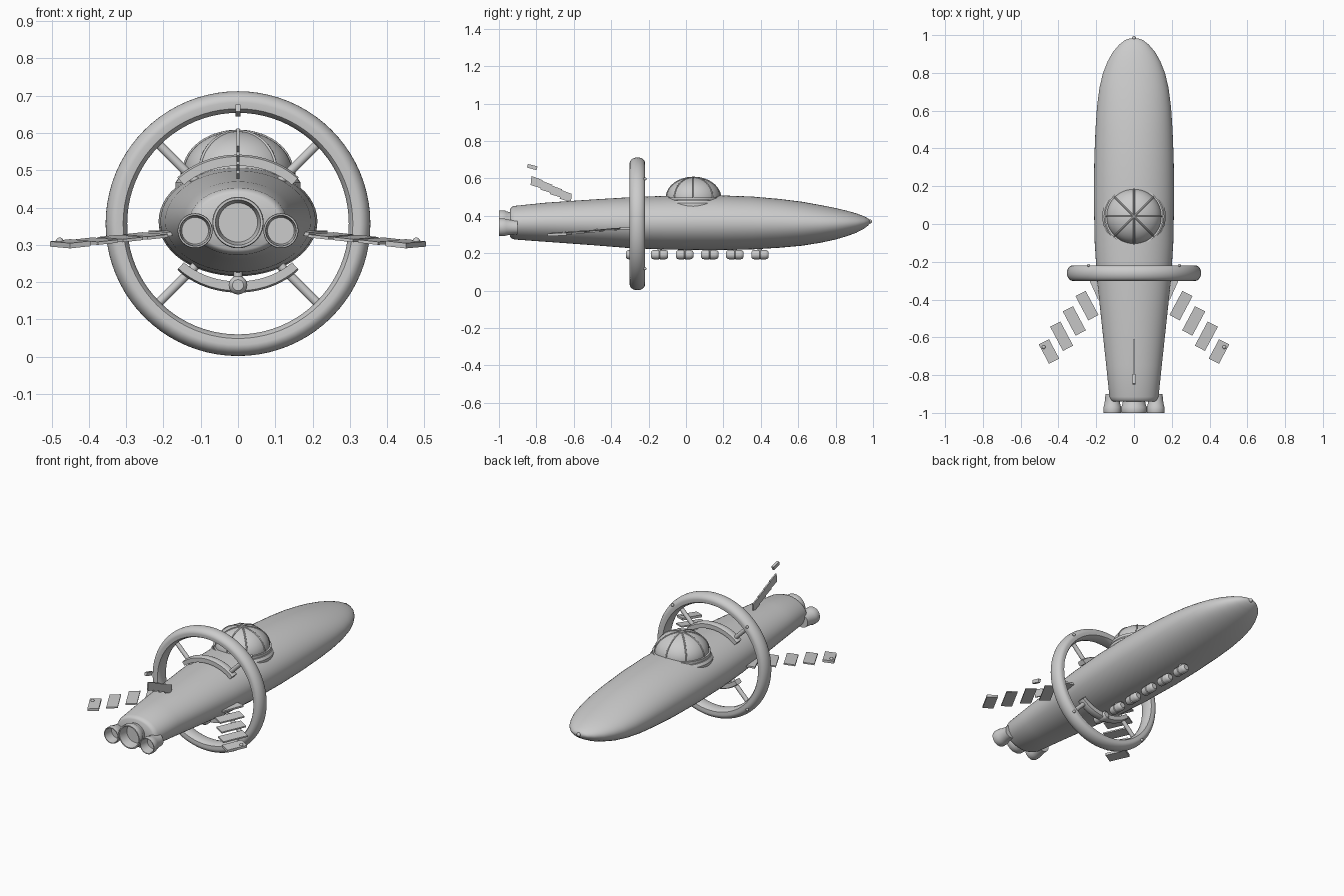
import bpy, bmesh, math
from mathutils import Vector, Matrix

cube = bpy.data.objects.get("Cube")
if cube:
    bpy.data.objects.remove(cube, do_unlink=True)

grey = bpy.data.materials.new("light grey")
grey.use_nodes = True
grey.diffuse_color = (0.6, 0.6, 0.6, 1)
grey.node_tree.nodes["Principled BSDF"].inputs["Base Color"].default_value = (0.6, 0.6, 0.6, 1)

TAU = 2 * math.pi
RING_Y, RING_Z = -0.26, 0.357


def finish(name, bm, angle=35):
    bmesh.ops.recalc_face_normals(bm, faces=bm.faces)
    me = bpy.data.meshes.new(name)
    bm.to_mesh(me)
    bm.free()
    me.materials.append(grey)
    ob = bpy.data.objects.new(name, me)
    bpy.context.collection.objects.link(ob)
    bpy.ops.object.select_all(action="DESELECT")
    bpy.context.view_layer.objects.active = ob
    ob.select_set(True)
    bpy.ops.object.shade_smooth_by_angle(angle=math.radians(angle))
    return ob


def skin(name, loops, closed=False, caps=True, angle=35):
    """Bridge a list of equal-length loops of points."""
    bm = bmesh.new()
    rows = [[bm.verts.new(p) for p in loop] for loop in loops]
    n = len(rows[0])
    for i in range(len(rows) if closed else len(rows) - 1):
        a, b = rows[i], rows[(i + 1) % len(rows)]
        for j in range(n):
            k = (j + 1) % n
            bm.faces.new((a[j], a[k], b[k], b[j]))
    if caps and not closed:
        bm.faces.new(rows[0])
        bm.faces.new(rows[-1])
    return finish(name, bm, angle)


def lathe_y(name, profile, centre, closed=False, segs=40):
    """Spin (radius, y) points about an axis along y."""
    cx, cy, cz = centre
    return skin(name, [[(cx + r * math.cos(TAU * k / segs), cy + y, cz + r * math.sin(TAU * k / segs))
                        for k in range(segs)] for r, y in profile], closed)


def lathe_z(name, profile, centre, closed=False, segs=48):
    """Spin (radius, z) points about an upright axis."""
    cx, cy, cz = centre
    return skin(name, [[(cx + r * math.cos(TAU * k / segs), cy + r * math.sin(TAU * k / segs), cz + z)
                        for k in range(segs)] for r, z in profile], closed)


def ball(name, centre, r):
    bm = bmesh.new()
    bmesh.ops.create_uvsphere(bm, u_segments=16, v_segments=10, radius=r,
                              matrix=Matrix.Translation(centre))
    return finish(name, bm, 60)


def rod(name, a, b, r):
    a, b = Vector(a), Vector(b)
    bm = bmesh.new()
    turn = (b - a).to_track_quat("Z", "Y").to_matrix().to_4x4()
    bmesh.ops.create_cone(bm, cap_ends=True, segments=16, radius1=r, radius2=r, depth=(b - a).length,
                          matrix=Matrix.Translation((a + b) / 2) @ turn)
    return finish(name, bm)


def tube(name, points, r):
    cu = bpy.data.curves.new(name, "CURVE")
    cu.dimensions = "3D"
    cu.bevel_depth, cu.bevel_resolution, cu.use_fill_caps = r, 2, True
    sp = cu.splines.new("POLY")
    sp.points.add(len(points) - 1)
    for p, co in zip(sp.points, points):
        p.co = (*co, 1)
    cu.materials.append(grey)
    ob = bpy.data.objects.new(name, cu)
    bpy.context.collection.objects.link(ob)
    return ob


def plate(name, outline, offset):
    """Flat panel: an outline thickened evenly along an offset."""
    off = Vector(offset)
    return skin(name, [[Vector(p) - off for p in outline], [Vector(p) + off for p in outline]])


# Hull: elliptical stations as (y, half width, top, bottom)
stations = [(-0.94, .112, .437, .287), (-0.933, .122, .447, .279), (-0.915, .13, .453, .273),
            (-0.75, .147, .47, .261), (-0.5, .174, .487, .243), (-0.3, .195, .499, .227),
            (-0.1, .208, .507, .219), (0.15, .213, .51, .216), (0.35, .21, .503, .22),
            (0.5, .204, .49, .229), (0.62, .196, .475, .24), (0.72, .183, .457, .256),
            (0.8, .164, .441, .273), (0.86, .14, .427, .291), (0.91, .112, .413, .309),
            (0.95, .078, .398, .33), (0.973, .048, .386, .347), (0.983, .02, .376, .361)]
skin("hull", [[(w * math.cos(TAU * k / 56), y, (t + b) / 2 + (t - b) / 2 * math.sin(TAU * k / 56))
               for k in range(56)] for y, w, t, b in stations], angle=50)
ball("nose_light", (0, 0.984, 0.369), 0.011)

# Canopy dome, its seat and its ribs
DOME = Vector((0, 0.04, 0.495))
R, H = 0.145, 0.11
arc = [math.pi / 2 * i / 14 for i in range(15)]
lathe_z("canopy_dome", [(R, -0.05)] + [(max(R * math.cos(a), 0.001), H * math.sin(a)) for a in arc], DOME)
lathe_z("canopy_rim", [(0.14, -0.012), (0.154, -0.012), (0.154, 0.004), (0.14, 0.004)], DOME, True)
lathe_z("canopy_collar", [(0.168, -0.045), (0.168, -0.028), (0.158, -0.014), (0.13, -0.014)], DOME)
for k in range(4):
    c, s = math.cos(TAU * k / 8), math.sin(TAU * k / 8)
    sweep = [math.pi * i / 28 for i in range(29)]
    tube("canopy_rib", [DOME + Vector((R * math.cos(a) * c, R * math.cos(a) * s, H * math.sin(a)))
                        for a in sweep], 0.004)

# Large ring with a rounded outer edge and a lipped inner edge
outer = [(0.325 + 0.03 * math.cos(a), 0.041 * math.sin(a))
         for a in [math.pi * (i / 14 - 0.5) for i in range(15)]]
inner = [(0.308, 0.039), (0.302, 0.03), (0.297, 0.012), (0.297, -0.012), (0.302, -0.03), (0.308, -0.039)]
lathe_y("ring", outer + inner, (0, RING_Y, RING_Z), True, 80)

# Struts, ring lights and the saddles that hold the struts
for sz in (1, -1):
    for sx in (1, -1):
        d = math.sqrt(0.5)
        rod("ring_strut", (sx * 0.31 * d, RING_Y, RING_Z + sz * 0.31 * d),
            (sx * 0.16 * d, RING_Y, RING_Z + sz * 0.16 * d), 0.012)
        ball("ring_light", (sx * 0.24, RING_Y + 0.041, RING_Z + sz * 0.24), 0.008)
    angles = [math.radians(42 + 96 * i / 24) for i in range(25)]
    loops = []
    for a in angles:
        c, s = math.cos(a), sz * math.sin(a)
        loops.append([(w * c, RING_Y + y, RING_Z + h * s) for w, h, y in
                      ((0.195, 0.155, -0.022), (0.215, 0.18, -0.022), (0.219, 0.185, -0.012),
                       (0.219, 0.185, 0.012), (0.215, 0.18, 0.022), (0.195, 0.155, 0.022))])
    skin("strut_saddle", loops)

# Engine nozzles: open flared cups
for name, x, z, r in (("main_nozzle", 0, 0.36, 0.069), ("side_nozzle", 0.115, 0.338, 0.047),
                      ("side_nozzle", -0.115, 0.338, 0.047)):
    lathe_y(name, [(r * 0.78, 0.1), (r * 0.8, 0.075), (r * 0.92, 0.04), (r, 0.03), (r, 0.004),
                   (r * 0.97, 0), (r * 0.88, 0), (r * 0.84, 0.012), (r * 0.76, 0.055)], (x, -1, z))

# Row of barrel pods under the keel
for i in range(6):
    y = -0.275 + 0.134 * i
    lathe_y("keel_pod", [(0.015, -0.046), (0.022, -0.04), (0.025, -0.03), (0.025, -0.003), (0.022, 0),
                         (0.025, 0.003), (0.025, 0.03), (0.022, 0.04), (0.015, 0.046)],
            (0, y, 0.192), segs=20)
    rod("pod_mount", (0, y, 0.19), (0, y, 0.235), 0.012)

# Wings: separate slats stepping outwards and backwards, with a root plate
for s in (1, -1):
    root = [(0.15, -0.27, 0.335), (0.24, -0.29, 0.333), (0.19, -0.4, 0.329), (0.15, -0.4, 0.331)]
    plate("wing_root", [(s * x, y, z) for x, y, z in root], (0, 0, 0.005))
    for i in range(4):
        centre = Vector((0.249 + 0.067 * i, -0.432 - 0.081 * i, 0.324 - 0.007 * i))
        along = Vector((0.034, 0.064, 0.003)) * (1 if i < 3 else 0.8)
        across = Vector((0.027, -0.014, -0.003))
        quad = [centre + along + across, centre + along - across,
                centre - along - across, centre - along + across]
        plate("wing_slat", [(s * p.x, p.y, p.z) for p in quad], (0, 0, 0.004 if i < 3 else 0.007))
    ball("wing_tip_light", (s * 0.478, -0.652, 0.31), 0.01)

# Tail fin: overlapping stepped slats, then a separate tip
for i in range(4):
    y, z = -0.615 - 0.052 * i, 0.473 + 0.0245 * i
    plate("fin_slat", [(0, y, z), (0, y + 0.004, z + 0.044), (0, y - 0.055, z + 0.066), (0, y - 0.06, z + 0.018)],
          (0.004, 0, 0))
plate("fin_tip", [(0, -0.85, 0.658), (0, -0.845, 0.677), (0, -0.793, 0.664), (0, -0.8, 0.644)], (0.007, 0, 0))
